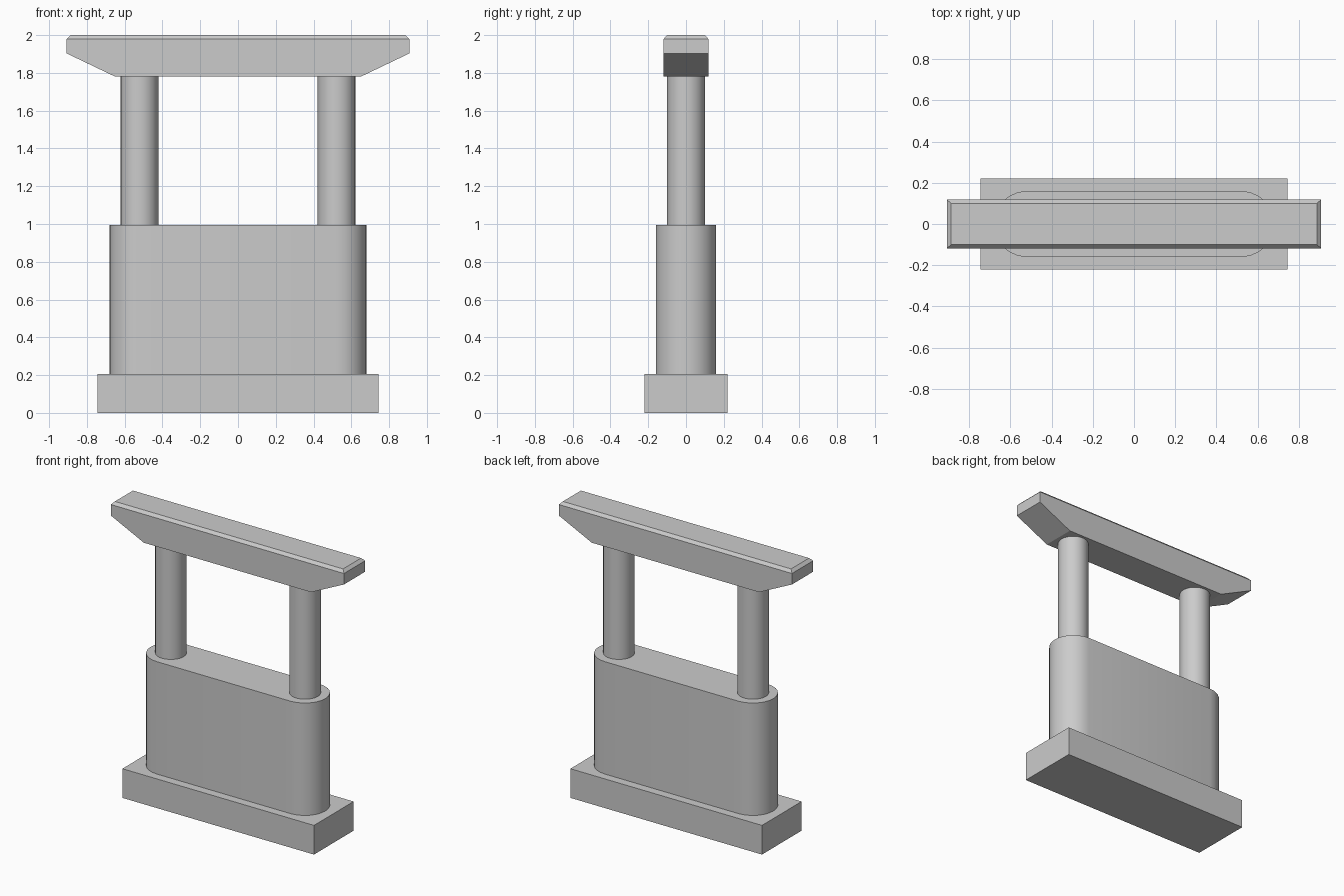
import bpy, bmesh
from math import pi, cos, sin, radians

cube = bpy.data.objects.get("Cube")
if cube:
    bpy.data.objects.remove(cube, do_unlink=True)

concrete = bpy.data.materials.new("grey concrete")
concrete.use_nodes = True
grey = (0.6, 0.6, 0.6, 1)
concrete.diffuse_color = grey
concrete.node_tree.nodes["Principled BSDF"].inputs["Base Color"].default_value = grey


def loft(name, rings, smooth=False):
    """Skin a stack of equal-length point rings and close both ends."""
    bm = bmesh.new()
    loops = [[bm.verts.new(p) for p in ring] for ring in rings]
    for low, high in zip(loops, loops[1:]):
        for i in range(len(low)):
            j = (i + 1) % len(low)
            bm.faces.new((low[i], low[j], high[j], high[i]))
    bm.faces.new(loops[0][::-1])
    bm.faces.new(loops[-1])
    bmesh.ops.recalc_face_normals(bm, faces=bm.faces)
    mesh = bpy.data.meshes.new(name)
    bm.to_mesh(mesh)
    bm.free()
    mesh.materials.append(concrete)
    obj = bpy.data.objects.new(name, mesh)
    bpy.context.collection.objects.link(obj)
    if smooth:
        bpy.ops.object.select_all(action="DESELECT")
        obj.select_set(True)
        bpy.context.view_layer.objects.active = obj
        bpy.ops.object.shade_smooth_by_angle(angle=radians(40))
    return obj


def rectangle(x, y, z):
    return [(-x, -y, z), (x, -y, z), (x, y, z), (-x, y, z)]


def stadium(half, radius, z, steps=12):
    ring = []
    for side in (1, -1):
        for i in range(steps + 1):
            a = -pi / 2 + pi * i / steps
            ring.append((side * (half + radius * cos(a)), side * radius * sin(a), z))
    return ring


def circle(cx, radius, z, steps=24):
    return [(cx + radius * cos(2 * pi * i / steps),
             radius * sin(2 * pi * i / steps), z) for i in range(steps)]


# Footing slab
loft("footing", [rectangle(0.745, 0.22, z) for z in (0, 0.205)])

# Round-ended lower wall
loft("wall", [stadium(0.52, 0.16, z) for z in (0.205, 0.995)], smooth=True)

# Pair of round columns
for side, name in ((1, "left_column"), (-1, "right_column")):
    loft(name, [circle(side * 0.522, 0.1, z) for z in (0.995, 1.78)], smooth=True)

# Cap beam with tapered underside and chamfered top edge
loft("cap_beam", [rectangle(0.65, 0.118, 1.78), rectangle(0.907, 0.118, 1.903),
                  rectangle(0.907, 0.118, 1.98), rectangle(0.887, 0.1, 2.0)])
